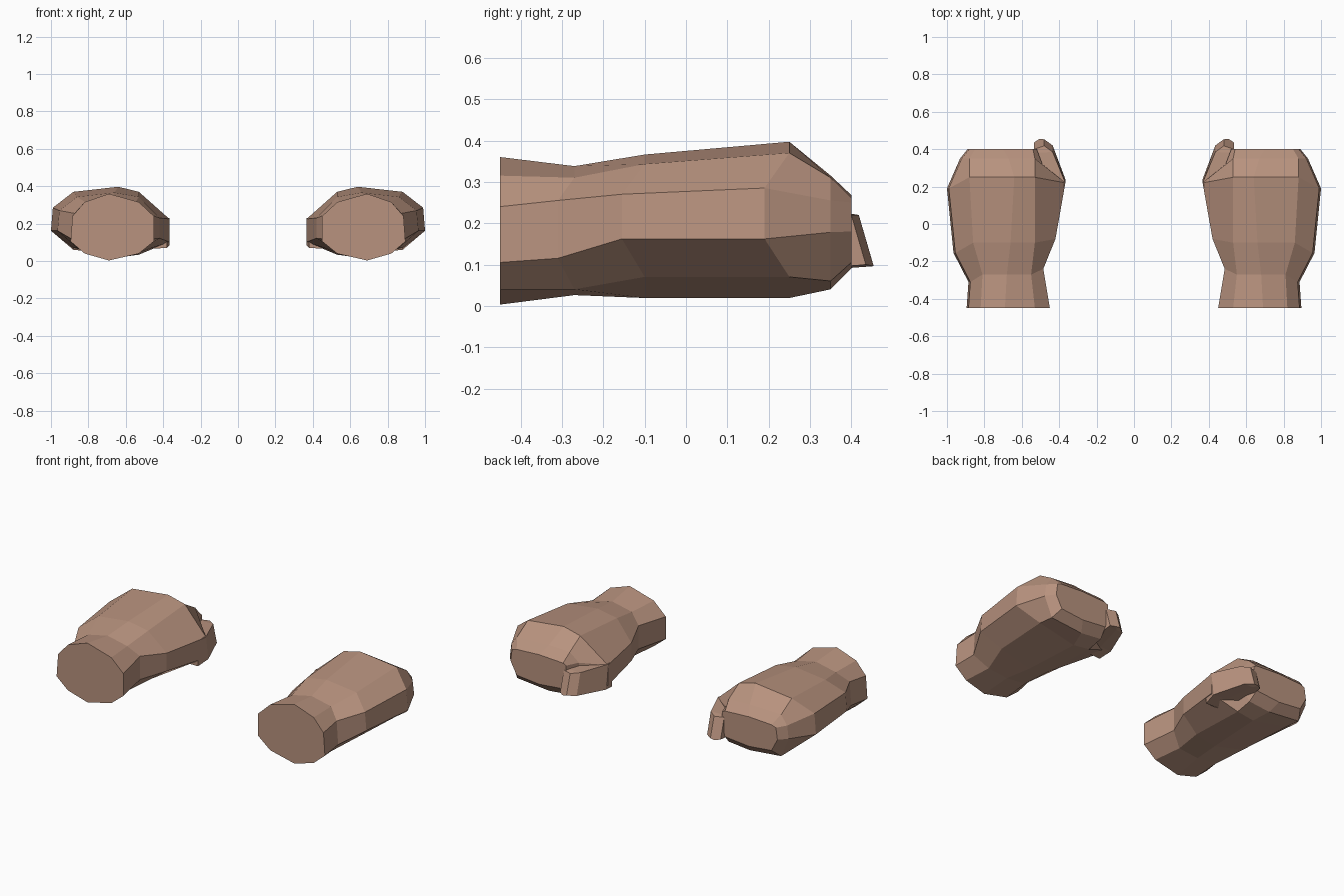
import bpy, bmesh

if "Cube" in bpy.data.objects:
    bpy.data.objects.remove(bpy.data.objects["Cube"])

skin = bpy.data.materials.new("skin")
skin.diffuse_color = (0.48, 0.29, 0.21, 1)
skin.use_nodes = True
skin.node_tree.nodes["Principled BSDF"].inputs["Base Color"].default_value = skin.diffuse_color


def loft(name, rings):
    """Skin a list of equal-sized point rings, cap both ends, mirror over x."""
    bm = bmesh.new()
    loops = [[bm.verts.new(p) for p in ring] for ring in rings]
    n = len(loops[0])
    for a, b in zip(loops, loops[1:]):
        for i in range(n):
            j = (i + 1) % n
            bm.faces.new((a[i], a[j], b[j], b[i]))
    bm.faces.new(loops[0])
    bm.faces.new(loops[-1][::-1])
    bmesh.ops.recalc_face_normals(bm, faces=bm.faces)
    mesh = bpy.data.meshes.new(name)
    bm.to_mesh(mesh)
    bm.free()
    mesh.materials.append(skin)
    obj = bpy.data.objects.new(name, mesh)
    bpy.context.collection.objects.link(obj)
    mod = obj.modifiers.new("mirror", 'MIRROR')
    mod.use_mirror_merge = False
    return obj


def hand_ring(ys, xs, zs, drop):
    """Ten-sided section: top, outer side, bottom, inner side."""
    ym, yo, yi = ys
    x_in, x_in_sh, x_mid, x_out_sh, x_out = xs
    top, shoulder, side_hi, side_lo, hip, bottom = zs
    return [(x_mid, ym, top), (x_out_sh, ym, shoulder),
            (x_out - 0.01, yo, side_hi), (x_out, yo, side_lo),
            (x_out_sh, ym, hip), (x_mid, ym, bottom),
            (x_in_sh, ym, hip - drop * 0.6), (x_in, yi, side_lo - drop),
            (x_in, yi, side_hi - drop), (x_in_sh, ym, shoulder)]


# Wrist, palm and fist sections from back to front
sections = [
    ((-.45, -.45, -.45), (.45, .53, .69, .82, .895), (.36, .315, .24, .105, .04, .003), 0),
    ((-.27, -.31, -.24), (.485, .55, .68, .81, .885), (.338, .31, .255, .115, .04, .026), 0),
    ((-.10, -.155, -.08), (.42, .53, .66, .86, .965), (.366, .343, .27, .162, .07, .019), .04),
    ((.25, .19, .22), (.367, .53, .64, .88, 1.0), (.397, .37, .285, .162, .07, .019), .06),
    ((.35, .35, .32), (.49, .53, .67, .88, .93), (.315, .31, .255, .178, .06, .04), .01),
    ((.40, .40, .40), (.52, .54, .70, .85, .89), (.268, .26, .25, .18, .105, .09), 0),
]
loft("fist", [hand_ring(*s) for s in sections])


def thumb_ring(inner, outer, z_lo, z_hi, lean):
    """Five-sided section with a rounded outer edge, leaning forward at the bottom."""
    (xi, yi), (xo, yo) = inner, outer
    xm, ym = (xi + xo) / 2, (yi + yo) / 2 + 0.01
    return [(xi, yi, z_hi), (xo, yo, z_hi), (xo, yo + lean, z_lo),
            (xm, ym + lean, z_lo - 0.004), (xi, yi + lean, z_lo)]


# Thumb folded across the front of the fist
loft("thumb", [
    thumb_ring((.54, .16), (.38, .16), .07, .225, 0),
    thumb_ring((.53, .22), (.367, .22), .085, .23, .02),
    thumb_ring((.535, .38), (.435, .385), .098, .225, .035),
    thumb_ring((.535, .40), (.48, .418), .10, .22, .035),
])
